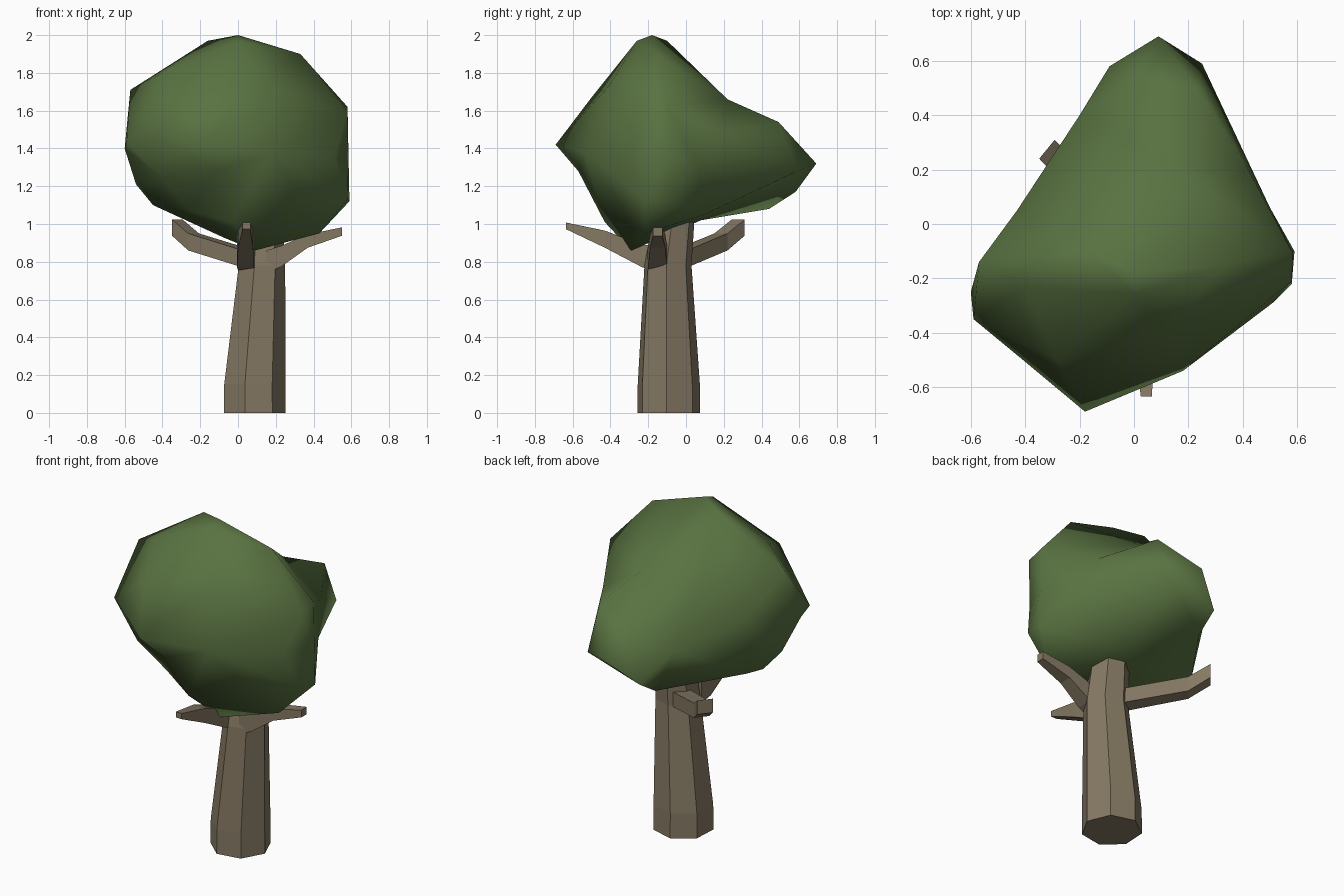
import bpy, bmesh, math
from mathutils import Vector


def material(name, rgb):
    m = bpy.data.materials.new(name)
    m.diffuse_color = (*rgb, 1)
    return m


bark = material("bark brown", (0.235, 0.19, 0.125))
green = material("leaf green", (0.1, 0.17, 0.053))


def finish(bm, name, mat):
    bmesh.ops.recalc_face_normals(bm, faces=bm.faces)
    me = bpy.data.meshes.new(name)
    bm.to_mesh(me)
    bm.free()
    me.materials.append(mat)
    ob = bpy.data.objects.new(name, me)
    bpy.context.collection.objects.link(ob)
    return ob


def loft(name, rings, mat):
    bm = bmesh.new()
    rows = [[bm.verts.new(p) for p in r] for r in rings]
    n = len(rows[0])
    for a, b in zip(rows, rows[1:]):
        for i in range(n):
            j = (i + 1) % n
            bm.faces.new((a[i], a[j], b[j], b[i]))
    bm.faces.new(rows[0])
    bm.faces.new(rows[-1])
    return finish(bm, name, mat)


# Seven-sided tapering trunk, its top hidden in the leaves
def trunk_ring(x, y, z, r):
    angles = [math.radians(-16 + i * 360 / 7) for i in range(7)]
    return [(x + r * math.sin(a), y - r * math.cos(a), z) for a in angles]


loft("trunk", [trunk_ring(0.083, -0.093, 0, 0.17), trunk_ring(0.083, -0.093, 0.15, 0.169),
               trunk_ring(0.122, -0.097, 0.78, 0.128), trunk_ring(0.122, -0.06, 1.08, 0.11)], bark)


# Square branches: each step is x, y, z, width, height
def branch(name, steps):
    d = Vector(steps[-1][:2]) - Vector(steps[0][:2])
    d.normalize()
    side = Vector((-d.y, d.x, 0))
    rings = []
    for x, y, z, w, h in steps:
        c, s, u = Vector((x, y, z)), side * w / 2, Vector((0, 0, h / 2))
        rings.append([c - s - u, c + s - u, c + s + u, c - s + u])
    loft(name, rings, bark)


branch("front_branch", [(0.05, -0.15, 0.82, 0.1, 0.13), (0.04, -0.23, 0.83, 0.09, 0.12),
                        (0.04, -0.43, 0.92, 0.08, 0.09), (0.045, -0.635, 0.99, 0.04, 0.035)])
branch("right_branch", [(0.15, -0.15, 0.8, 0.11, 0.12), (0.23, -0.15, 0.83, 0.1, 0.11),
                        (0.37, -0.15, 0.91, 0.08, 0.07), (0.55, -0.15, 0.96, 0.05, 0.045)])
branch("back_left_branch", [(0.1, -0.07, 0.82, 0.1, 0.09), (0.04, -0.02, 0.82, 0.1, 0.09),
                            (-0.235, 0.185, 0.905, 0.09, 0.09), (-0.32, 0.275, 0.98, 0.09, 0.085)])

# Leaf crown: control points joined by the hull of their directions, so dents survive
points = [
    # top and rim
    (0, -0.18, 2.0), (-0.16, -0.1, 1.97), (0, -0.26, 1.97), (0.33, -0.15, 1.9),
    (0.58, -0.1, 1.62), (0.58, -0.21, 1.59), (0.59, -0.1, 1.12), (0.58, -0.22, 1.13),
    (0.43, -0.22, 0.95), (0.09, -0.29, 0.86), (-0.08, -0.2, 0.93), (-0.45, -0.1, 1.1),
    (-0.54, -0.15, 1.21), (-0.6, -0.25, 1.4), (-0.59, -0.35, 1.43), (-0.57, -0.14, 1.71),
    (-0.4, -0.23, 1.8), (0.585, -0.1, 1.36),
    # front
    (-0.18, -0.69, 1.42), (0.18, -0.54, 1.38), (-0.28, -0.5, 1.67), (0.12, -0.4, 1.74),
    (-0.1, -0.57, 1.28), (-0.03, -0.43, 1.01), (-0.4, -0.4, 1.24), (-0.25, -0.33, 1.07),
    (0.51, -0.29, 1.35), (-0.39, -0.515, 1.43),
    # back lump
    (0.09, 0.69, 1.32), (0.25, 0.59, 1.28), (-0.09, 0.58, 1.17), (0.24, 0.49, 1.54),
    (0, 0.54, 1.42), (0.15, 0.22, 1.66), (-0.1, 0.44, 1.08), (-0.2, 0.4, 1.33),
    (0.5, 0.06, 1.32), (0.3, 0.1, 1.05), (-0.43, 0.05, 1.45), (-0.41, 0, 1.1),
    (0.08, 0.08, 1.02), (0.42, 0.2, 1.48),
]
centre = Vector((0, -0.08, 1.38))
bm = bmesh.new()
target = {}
for p in points:
    v = bm.verts.new((Vector(p) - centre).normalized())
    target[v] = Vector(p)
bmesh.ops.convex_hull(bm, input=list(bm.verts))
for v in bm.verts:
    v.co = target[v]
leaves = finish(bm, "leaf_crown", green)
bpy.context.view_layer.objects.active = leaves
leaves.select_set(True)
bpy.ops.object.shade_smooth_by_angle(angle=math.radians(80))
